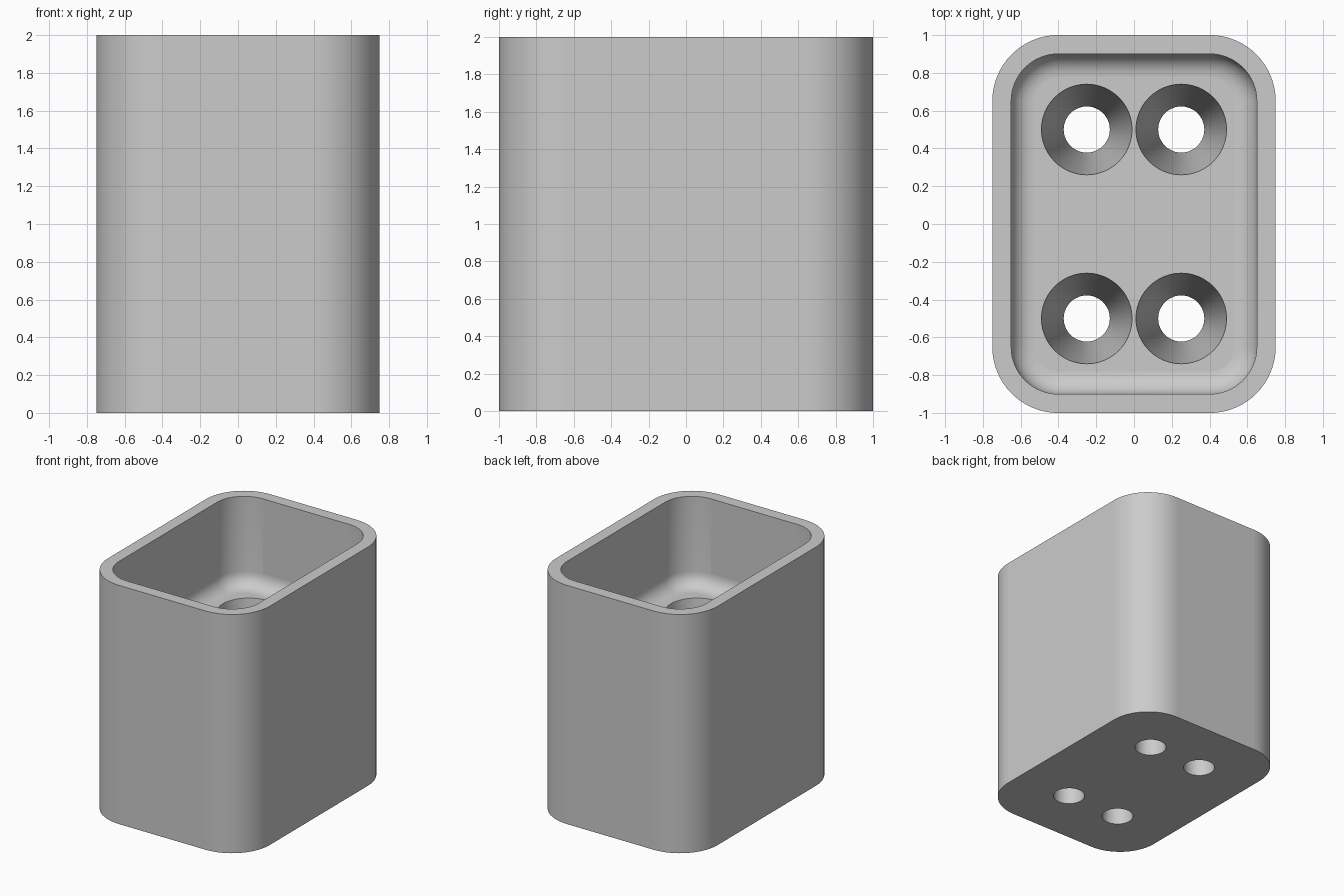
import bpy, bmesh
from math import pi, sin, cos, radians

cube = bpy.data.objects.get("Cube")
if cube:
    bpy.data.objects.remove(cube)

HALF_X, HALF_Y, HEIGHT, RADIUS = 0.75, 1.0, 2.0, 0.35
WALL, FLOOR_Z, FILLET = 0.1, 1.25, 0.12
HOLE_R, SINK_R, NECK_Z = 0.122, 0.24, 0.1

grey = bpy.data.materials.new("light_grey")
grey.use_nodes = True
colour = (0.6, 0.6, 0.6, 1)
grey.diffuse_color = colour
grey.node_tree.nodes["Principled BSDF"].inputs["Base Color"].default_value = colour


def make_object(name, bm):
    bmesh.ops.recalc_face_normals(bm, faces=bm.faces)
    mesh = bpy.data.meshes.new(name)
    bm.to_mesh(mesh)
    bm.free()
    mesh.materials.append(grey)
    obj = bpy.data.objects.new(name, mesh)
    bpy.context.collection.objects.link(obj)
    return obj


def rounded_ring(inset, z, steps=16):
    """Rounded rectangle, offset inward from the outer wall."""
    r = RADIUS - inset
    points = []
    for i, (sx, sy) in enumerate([(1, 1), (-1, 1), (-1, -1), (1, -1)]):
        for k in range(steps + 1):
            a = (i + k / steps) * pi / 2
            points.append((sx * (HALF_X - RADIUS) + r * cos(a),
                           sy * (HALF_Y - RADIUS) + r * sin(a), z))
    return points


def circle_ring(x, y, r, z, steps=48):
    return [(x + r * cos(2 * pi * k / steps), y + r * sin(2 * pi * k / steps), z)
            for k in range(steps)]


def skin(bm, rings):
    """Join matching rings into a closed solid with capped ends."""
    loops = [[bm.verts.new(p) for p in ring] for ring in rings]
    for low, high in zip(loops, loops[1:]):
        for k in range(len(low)):
            n = (k + 1) % len(low)
            bm.faces.new((low[k], low[n], high[n], high[k]))
    bm.faces.new(loops[0])
    bm.faces.new(loops[-1])


# Open box with a rounded inner floor edge
profile = [(0, 0), (0, HEIGHT), (WALL, HEIGHT)]
for k in range(9):
    a = k / 8 * pi / 2
    profile.append((WALL + FILLET * (1 - cos(a)), FLOOR_Z + FILLET * (1 - sin(a))))
bm = bmesh.new()
skin(bm, [rounded_ring(inset, z) for inset, z in profile])
holder = make_object("holder_body", bm)

# Four tapered screw holes
bm = bmesh.new()
for x in (-0.25, 0.25):
    for y in (-0.5, 0.5):
        skin(bm, [circle_ring(x, y, r, z) for r, z in (
            (HOLE_R, -0.1), (HOLE_R, NECK_Z), (SINK_R, FLOOR_Z), (SINK_R, FLOOR_Z + 0.1))])
cutter = make_object("screw_hole_cutter", bm)
cutter.hide_render = True

cut = holder.modifiers.new("screw_holes", "BOOLEAN")
cut.operation = "DIFFERENCE"
cut.solver = "EXACT"
cut.object = cutter
bpy.ops.object.select_all(action="DESELECT")
bpy.context.view_layer.objects.active = holder
holder.select_set(True)
bpy.ops.object.modifier_apply(modifier=cut.name)
bpy.data.objects.remove(cutter)

# Smooth curves, flat panels
bpy.ops.object.shade_smooth_by_angle(angle=radians(30))
for face in holder.data.polygons:
    if max(abs(c) for c in face.normal) > 0.9999:
        face.use_smooth = False
